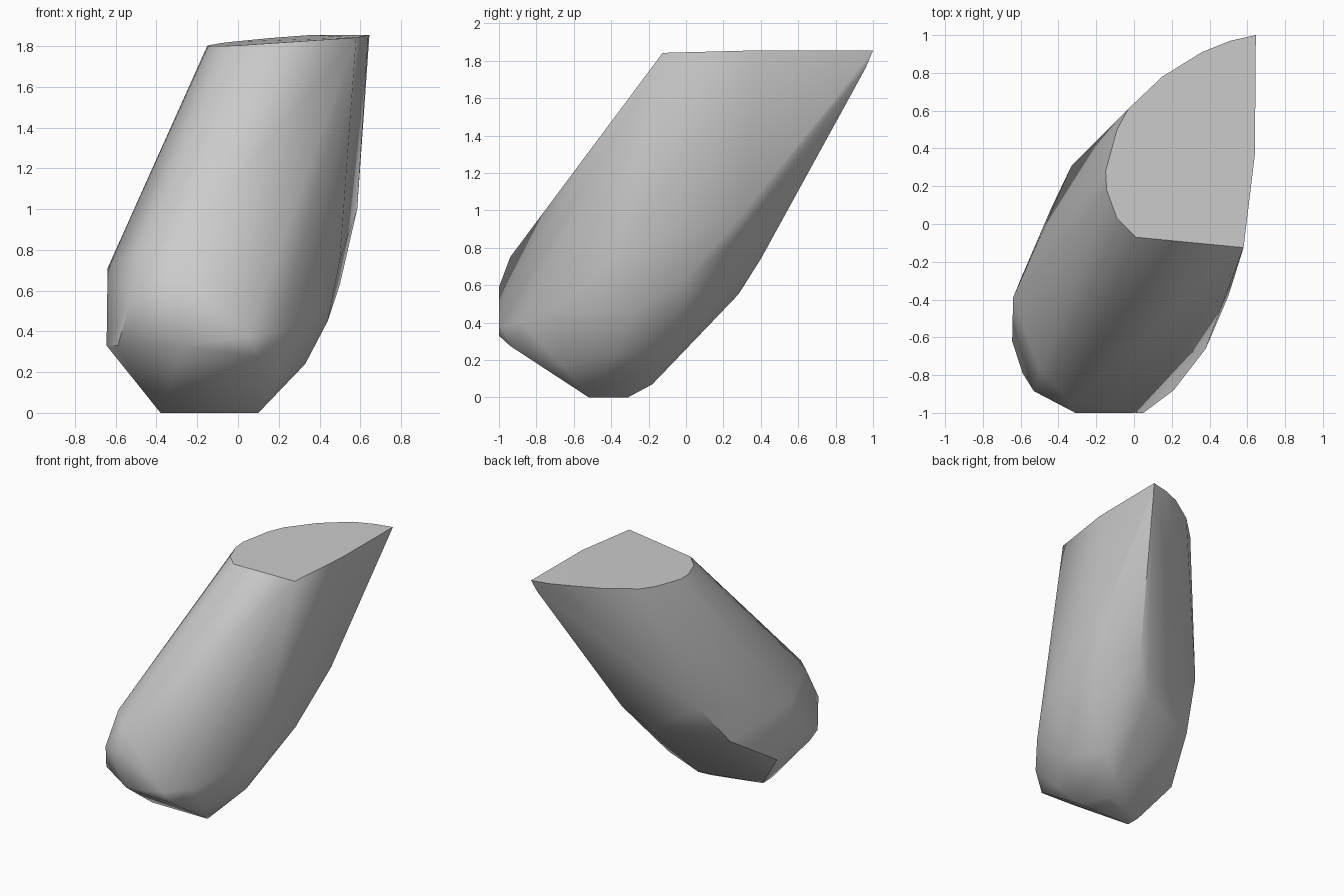
import bpy
import bmesh
from math import radians
from mathutils import Vector

# Remove the default object
default_cube = bpy.data.objects.get("Cube")
if default_cube:
    bpy.data.objects.remove(default_cube, do_unlink=True)


def flat_material(name, colour):
    """Create a plain material with one colour."""
    material = bpy.data.materials.new(name)
    material.use_nodes = True
    material.diffuse_color = colour
    shader = material.node_tree.nodes["Principled BSDF"]
    shader.inputs["Base Color"].default_value = colour
    return material


def cut_face_point(x, y):
    """Place an outline point on the gently sloping top cut."""
    return Vector((x, y, min(1.855, 1.805 + 0.07 * x + 0.03 * y)))


def convex_solid(name, points, material):
    """Wrap corner points in a closed faceted solid, softened by angle."""
    mesh = bpy.data.meshes.new(name)
    bm = bmesh.new()
    for point in points:
        bm.verts.new(point)
    bmesh.ops.convex_hull(bm, input=bm.verts)
    # Drop corners that ended up inside the solid
    loose = [v for v in bm.verts if not v.link_faces]
    bmesh.ops.delete(bm, geom=loose, context="VERTS")
    # Join nearly coplanar triangles into clean facets
    bmesh.ops.dissolve_limit(bm, angle_limit=radians(1),
                             verts=bm.verts, edges=bm.edges)
    bmesh.ops.recalc_face_normals(bm, faces=bm.faces)
    bm.to_mesh(mesh)
    bm.free()
    mesh.materials.append(material)
    solid = bpy.data.objects.new(name, mesh)
    bpy.context.collection.objects.link(solid)
    bpy.ops.object.select_all(action="DESELECT")
    solid.select_set(True)
    bpy.context.view_layer.objects.active = solid
    bpy.ops.object.shade_smooth_by_angle(angle=radians(35))
    return solid


# Sloping flat cut across the top of the shard
top_outline = [
    (0.01, -0.07), (0.58, -0.125), (0.64, 0.37), (0.645, 1),
    (0.51, 0.97), (0.36, 0.91), (0.15, 0.78), (-0.03, 0.61),
    (-0.09, 0.5), (-0.15, 0.28), (-0.145, 0.18), (-0.09, 0.03),
]

# Blunt nose at the low front end
nose = [
    (-0.31, -1, 0.59), (-0.27, -1, 0.33), (0.05, -1, 0.375),
    (0.1, -0.94, 0.275), (-0.34, -0.94, 0.75), (-0.5, -0.77, 0.79),
    (-0.53, -0.885, 0.54), (-0.59, -0.79, 0.33),
]

# Small flat foot and the bevel around it
foot = [
    (-0.38, -0.52, 0), (0.1, -0.52, 0), (-0.38, -0.41, 0),
    (0, -0.31, 0), (0.02, -0.18, 0.07), (0.2, -0.66, 0.17),
]

# Rounded side towards +x, climbing to the sharp tip
left_flank = [
    (0.21, -0.88, 0.4), (0.38, -0.66, 0.5), (0.5, -0.38, 0.75),
    (0.33, -0.37, 0.24), (0.44, -0.29, 0.45), (0.5, 0, 0.63),
    (0.585, 0.32, 1), (0.62, 0.96, 1.76),
]

# Rounded side towards -x
right_flank = [
    (-0.645, -0.62, 0.33), (-0.64, -0.39, 0.71), (-0.595, -0.28, 0.29),
    (-0.44, 0.08, 0.53), (-0.33, 0.31, 0.85), (-0.28, 0.34, 1.07),
]

# Rounded underside of the back
back = [
    (0.21, -0.08, 0.22), (0.1, 0.28, 0.55), (0.38, 0.1, 0.53),
    (0.28, 0.4, 0.74), (0.51, 0.25, 0.83),
]

# Assemble the single solid
stone_grey = flat_material("stone grey", (0.6, 0.6, 0.6, 1))
corners = [cut_face_point(x, y) for x, y in top_outline]
for region in (nose, foot, left_flank, right_flank, back):
    corners += [Vector(p) for p in region]
convex_solid("slanted_shard", corners, stone_grey)
